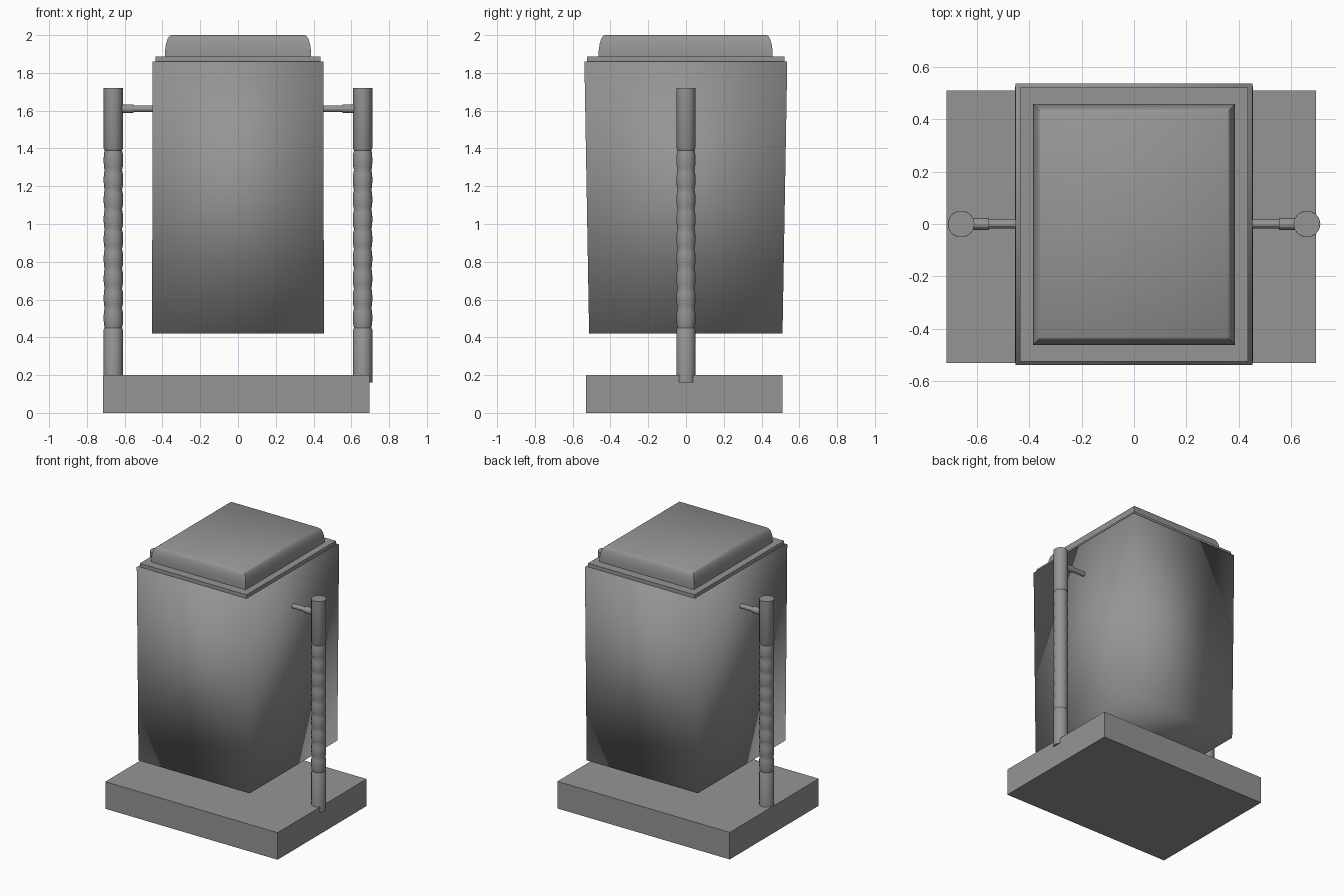
import bpy, bmesh, math
from mathutils import Matrix

if "Cube" in bpy.data.objects:
    bpy.data.objects.remove(bpy.data.objects["Cube"])

grey = bpy.data.materials.new("mid grey")
grey.diffuse_color = (0.3, 0.3, 0.3, 1)
grey.use_nodes = True
grey.node_tree.nodes["Principled BSDF"].inputs["Base Color"].default_value = grey.diffuse_color


def finish(bm, name, angle=None):
    bmesh.ops.recalc_face_normals(bm, faces=bm.faces[:])
    me = bpy.data.meshes.new(name)
    for f in bm.faces:
        f.smooth = angle is not None
    bm.to_mesh(me)
    bm.free()
    if angle is not None:
        me.set_sharp_from_angle(angle=math.radians(angle))
    me.materials.append(grey)
    ob = bpy.data.objects.new(name, me)
    bpy.context.collection.objects.link(ob)
    return ob


def loft(bm, rings):
    # join equal-sized point rings into a capped solid
    vs = [[bm.verts.new(p) for p in r] for r in rings]
    n = len(vs[0])
    for a, b in zip(vs, vs[1:]):
        for i in range(n):
            j = (i + 1) % n
            bm.faces.new((a[i], a[j], b[j], b[i]))
    bm.faces.new(vs[0][::-1])
    bm.faces.new(vs[-1])


def rect(x0, x1, y0, y1, z):
    return [(x0, y0, z), (x1, y0, z), (x1, y1, z), (x0, y1, z)]


def slab(name, sections, angle=None):
    bm = bmesh.new()
    loft(bm, [rect(*s) for s in sections])
    return finish(bm, name, angle)


def lathe(name, profile, matrix, sides=14):
    bm = bmesh.new()
    loft(bm, [[(r * math.cos(2 * math.pi * i / sides),
                r * math.sin(2 * math.pi * i / sides), z) for i in range(sides)]
              for r, z in profile])
    bm.transform(matrix)
    return finish(bm, name, 28)


# base plinth
slab("base", [(-.715, .695, -.53, .51, 0), (-.715, .695, -.53, .51, .2)])

# tapered bin body, softly shaded across its corners
slab("bin_body", [(-.455, .455, -.513, .511, .42),
                  (-.452, .452, -.538, .536, 1.86)], 180)

# rim and raised lid
slab("rim", [(-.436, .436, -.524, .522, 1.855), (-.436, .436, -.524, .522, 1.887)])
slab("lid", [(-x, x, -x - .076, x + .072, z) for x, z in
             ((.386, 1.88), (.386, 1.92), (.382, 1.95), (.375, 1.975),
              (.366, 1.992), (.356, 2.0))], 45)

# post profile: plain ends with a stack of bulging grip bands between
profile = [(.051, .16), (.051, .44)]
bands, low, high = 9, .45, 1.39
step = (high - low) / bands
for i in range(bands):
    z = low + i * step
    profile += [(.046, z), (.05, z + .018), (.0515, z + step / 2),
                (.05, z + step - .018)]
profile += [(.046, high), (.051, high + .01), (.051, 1.72)]

# posts and pivot pins on both sides
for side, sx in (("left", -1), ("right", 1)):
    lathe(side + "_post", profile, Matrix.Translation((sx * .66, 0, 0)))
    lathe(side + "_pivot", [(.017, .43), (.017, .553), (.023, .553), (.023, .63)],
          Matrix.Translation((0, 0, 1.61)) @ Matrix.Rotation(sx * math.pi / 2, 4, 'Y'), 12)
